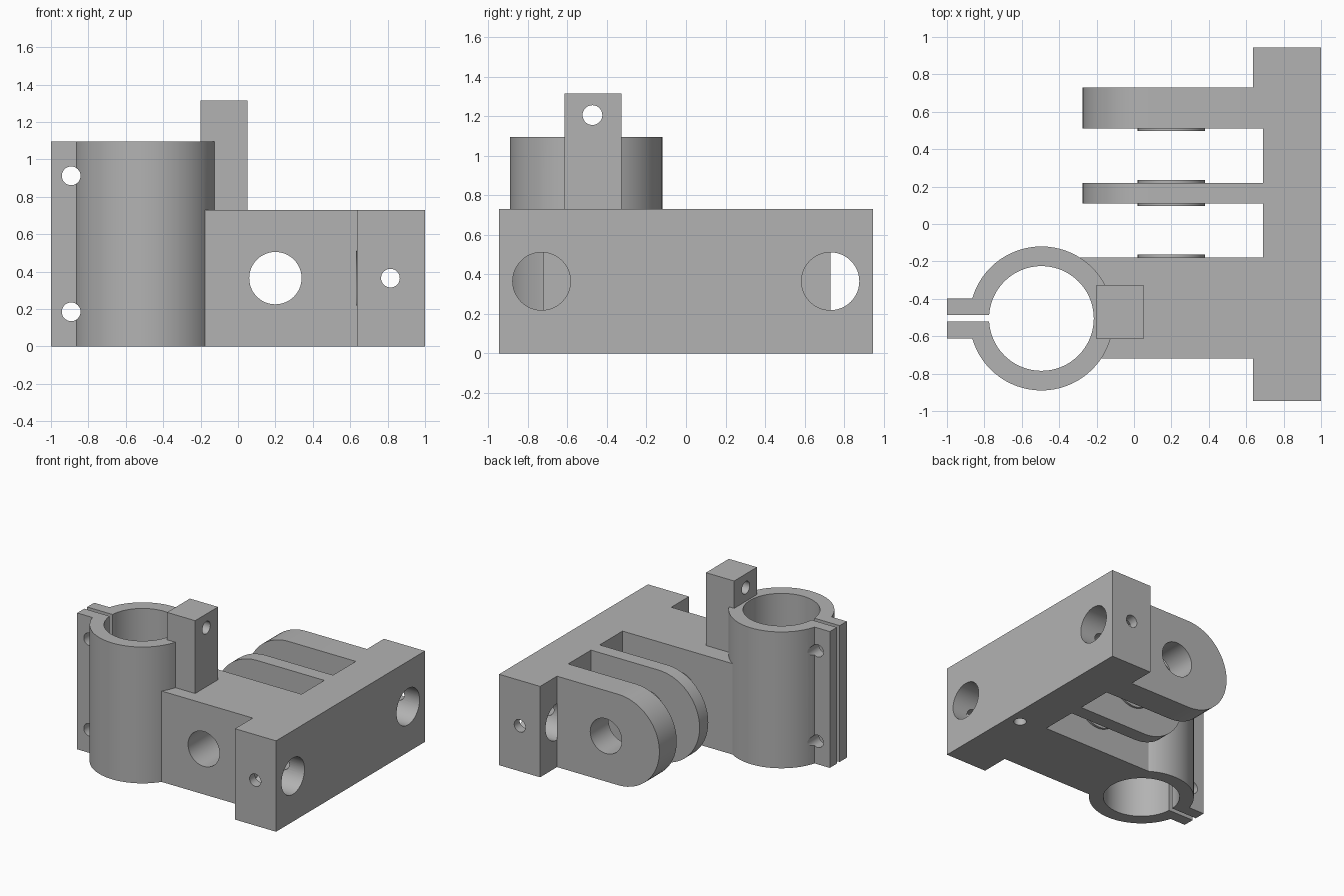
import bpy
import bmesh
import math
from mathutils import Matrix

if "Cube" in bpy.data.objects:
    bpy.data.objects.remove(bpy.data.objects["Cube"])

H = 0.73                      # height of the base
MID = H / 2                   # axis height of the cross holes
RING = (-0.495, -0.505)       # clamp axis

metal = bpy.data.materials.new("grey metal")
metal.diffuse_color = (0.45, 0.45, 0.45, 1)
metal.use_nodes = True
metal.node_tree.nodes["Principled BSDF"].inputs["Base Color"].default_value = metal.diffuse_color


def finish(name, bm):
    bmesh.ops.recalc_face_normals(bm, faces=bm.faces)
    mesh = bpy.data.meshes.new(name)
    bm.to_mesh(mesh)
    bm.free()
    obj = bpy.data.objects.new(name, mesh)
    bpy.context.collection.objects.link(obj)
    mesh.materials.append(metal)
    return obj


def prism(name, points, axis, lo, hi):
    """Extrude a profile along y (points are x,z) or z (points are x,y)."""
    bm = bmesh.new()
    place = (lambda a, b: (a, lo, b)) if axis == 'y' else (lambda a, b: (a, b, lo))
    face = bm.faces.new([bm.verts.new(place(a, b)) for a, b in points])
    new = bmesh.ops.extrude_face_region(bm, geom=[face])['geom']
    move = (0, hi - lo, 0) if axis == 'y' else (0, 0, hi - lo)
    bmesh.ops.translate(bm, vec=move, verts=[v for v in new if isinstance(v, bmesh.types.BMVert)])
    return finish(name, bm)


def box(name, x0, x1, y0, y1, z0, z1):
    return prism(name, [(x0, y0), (x1, y0), (x1, y1), (x0, y1)], 'z', z0, z1)


def rod(name, axis, a, b, r, lo, hi, n=48):
    """Cylinder along an axis; a, b are the other two coordinates in order."""
    bm = bmesh.new()
    bmesh.ops.create_cone(bm, cap_ends=True, segments=n, radius1=r, radius2=r, depth=hi - lo)
    m = (lo + hi) / 2
    if axis == 'x':
        mat = Matrix.Translation((m, a, b)) @ Matrix.Rotation(math.pi / 2, 4, 'Y')
    elif axis == 'y':
        mat = Matrix.Translation((a, m, b)) @ Matrix.Rotation(math.pi / 2, 4, 'X')
    else:
        mat = Matrix.Translation((a, b, m))
    bmesh.ops.transform(bm, matrix=mat, verts=bm.verts)
    return finish(name, bm)


def combine(target, tool, operation):
    bpy.context.view_layer.objects.active = target
    mod = target.modifiers.new(operation.lower(), 'BOOLEAN')
    mod.operation = operation
    mod.solver = 'EXACT'
    mod.object = tool
    bpy.ops.object.modifier_apply(modifier=mod.name)
    bpy.data.objects.remove(tool, do_unlink=True)


# Base: mounting bar, clamp arm and shallow slot floors in one plan profile
plan = [(1, -0.945), (1, 0.945), (0.635, 0.945), (0.635, 0.73), (0.635, 0.51),
        (0.69, 0.51), (0.69, -0.18), (-0.495, -0.18), (-0.495, -0.72),
        (0.635, -0.72), (0.635, -0.945)]
body = prism("clamp_bracket", plan, 'z', 0, H)

# Hinge lugs with round ends
arc = [(0.09 + MID * math.cos(t), MID + MID * math.sin(t))
       for t in (math.pi * (0.5 + i / 28) for i in range(29))]
lug = [(0.8, 0), (0.8, H)] + arc
adds = [prism("lug", lug, 'y', lo, hi) for lo, hi in ((0.51, 0.73), (0.11, 0.22))]

# Thin bosses around the pin hole
adds += [rod("boss", 'y', 0.2, MID, 0.18, lo, hi)
         for lo, hi in ((0.497, 0.53), (0.2, 0.236), (0.096, 0.13), (-0.2, -0.162))]

# Clamp ring, its ears and the upright post
adds += [rod("ring", 'z', *RING, 0.385, 0, 1.095, 72),
         box("ears", -1, -0.8, -0.612, -0.397, 0, 1.095),
         box("post", -0.2, 0.05, -0.615, -0.325, 0.4, 1.315)]
for part in adds:
    combine(body, part, 'UNION')

# Clamp bore and slit, pin hole, bar cross hole, post hole, underside hole
cuts = [rod("bore", 'z', *RING, 0.28, -0.1, 1.4, 72),
        box("slit", -1.1, -0.6, -0.522, -0.486, -0.1, 1.4),
        rod("pin_hole", 'y', 0.2, MID, 0.14, -1.1, 1.1),
        rod("bar_hole", 'y', 0.815, MID, 0.05, -1.1, 1.1, 32),
        rod("post_hole", 'x', -0.473, 1.205, 0.05, -0.4, 0.3, 32),
        rod("underside_hole", 'z', 0.9, -0.23, 0.047, -0.1, 0.3, 32)]
# Large bolt holes in the bar, and small bolt holes in the ears
cuts += [rod("bolt_hole", 'x', y, MID, 0.146, 0.634, 1.1) for y in (-0.73, 0.73)]
cuts += [rod("ear_hole", 'y', -0.892, z, 0.05, -1.1, 0, 32) for z in (0.185, 0.912)]
for part in cuts:
    combine(body, part, 'DIFFERENCE')

# Smooth the round walls, keep edges sharp
bpy.ops.object.select_all(action='DESELECT')
body.select_set(True)
bpy.context.view_layer.objects.active = body
bpy.ops.object.shade_smooth_by_angle(angle=math.radians(25))
